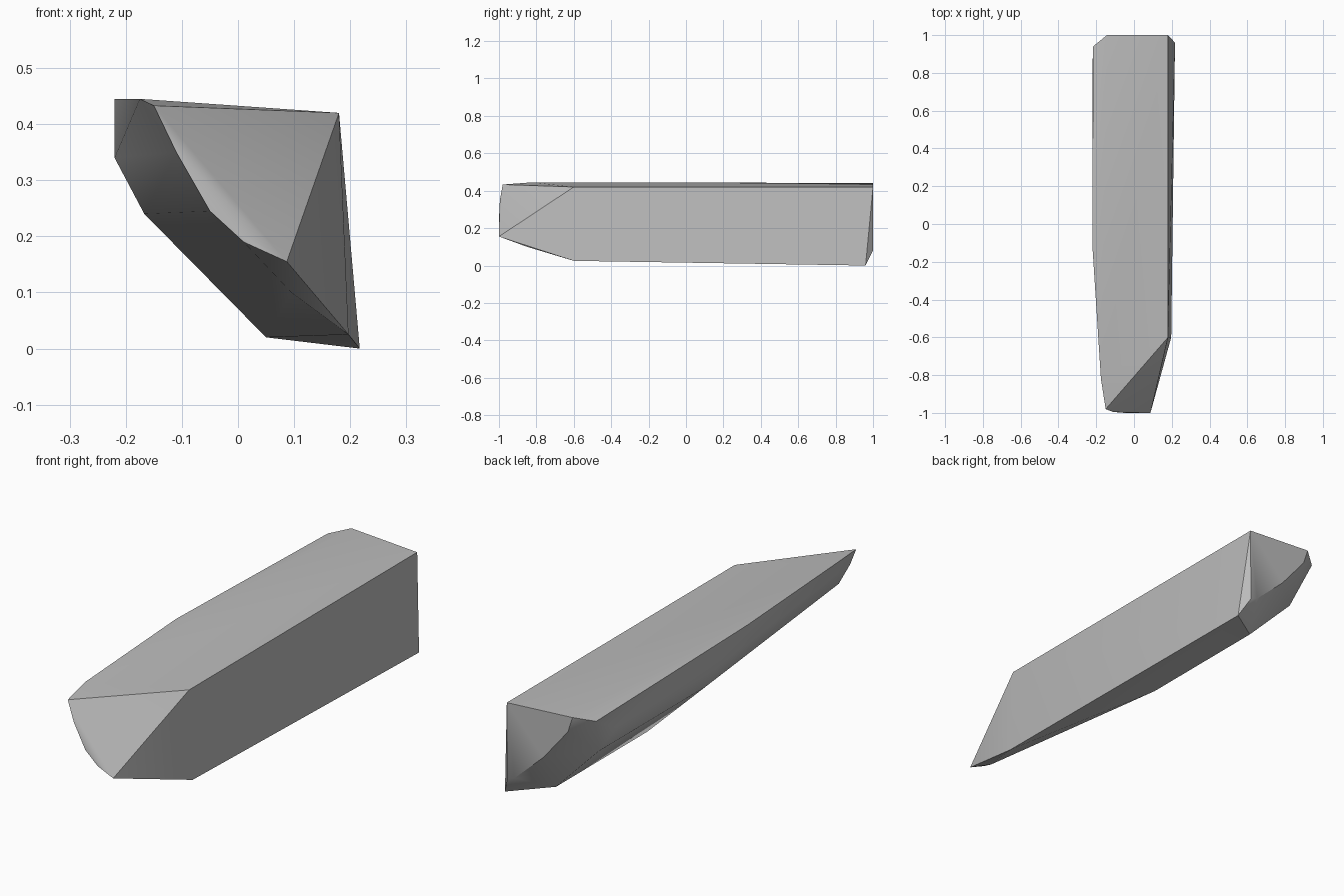
import bpy
import bmesh
import math

default_cube = bpy.data.objects.get("Cube")
if default_cube:
    bpy.data.objects.remove(default_cube, do_unlink=True)


def make_material(name, value):
    """Create one flat grey material."""
    material = bpy.data.materials.new(name)
    colour = (value, value, value, 1)
    material.diffuse_color = colour
    material.use_nodes = True
    for node in material.node_tree.nodes:
        if node.type == "BSDF_PRINCIPLED":
            node.inputs["Base Color"].default_value = colour
    return material


def make_hull(name, corner_groups, material, smooth_degrees):
    """Wrap the corner points in a convex solid and shade it."""
    mesh = bpy.data.meshes.new(name)
    bm = bmesh.new()
    for group in corner_groups:
        for corner in group:
            bm.verts.new(corner)
    hull = bmesh.ops.convex_hull(bm, input=bm.verts[:])
    leftovers = set(hull["geom_interior"]) | set(hull["geom_unused"])
    loose = [item for item in leftovers if isinstance(item, bmesh.types.BMVert)]
    bmesh.ops.delete(bm, geom=loose, context="VERTS")
    bmesh.ops.recalc_face_normals(bm, faces=bm.faces[:])
    bm.to_mesh(mesh)
    bm.free()
    mesh.materials.append(material)
    shard = bpy.data.objects.new(name, mesh)
    bpy.context.collection.objects.link(shard)

    # Smooth the rounded underside while keeping the cut edges crisp
    bpy.ops.object.select_all(action="DESELECT")
    shard.select_set(True)
    bpy.context.view_layer.objects.active = shard
    bpy.ops.object.shade_smooth_by_angle(angle=math.radians(smooth_degrees))
    return shard


# Front tip: chipped arc running from the top left to the lower right
front_tip = [(-.15, -.98, .433), (-.11, -.995, .35), (-.05, -1, .245),
             (.01, -1, .19), (.087, -1, .155), (.095, -.85, .1)]

# Flat top and straight right wall
top_and_wall = [(.18, -.6, .42), (.18, 1, .42), (.197, -.6, .025),
                (.217, .96, 0)]

# Left rim of the top, drawing inward toward the tip
left_rim = [(-.175, -.82, .445), (-.22, -.12, .445), (-.217, .94, .42)]

# Rounded slanting underside
underside = [(-.22, .8, .34), (-.22, .1, .34), (-.167, .85, .24),
             (-.167, .1, .24), (.05, .84, .02), (.05, .2, .02)]

# Flat back end with a curved lower border
back_end = [(-.143, 1, .44), (-.12, 1, .37), (0, 1, .225),
            (.142, 1, .095), (.178, 1, .08)]

stone_grey = make_material("stone_grey", .5)
make_hull("stone_shard",
          [front_tip, top_and_wall, left_rim, underside, back_end],
          stone_grey, 35)
